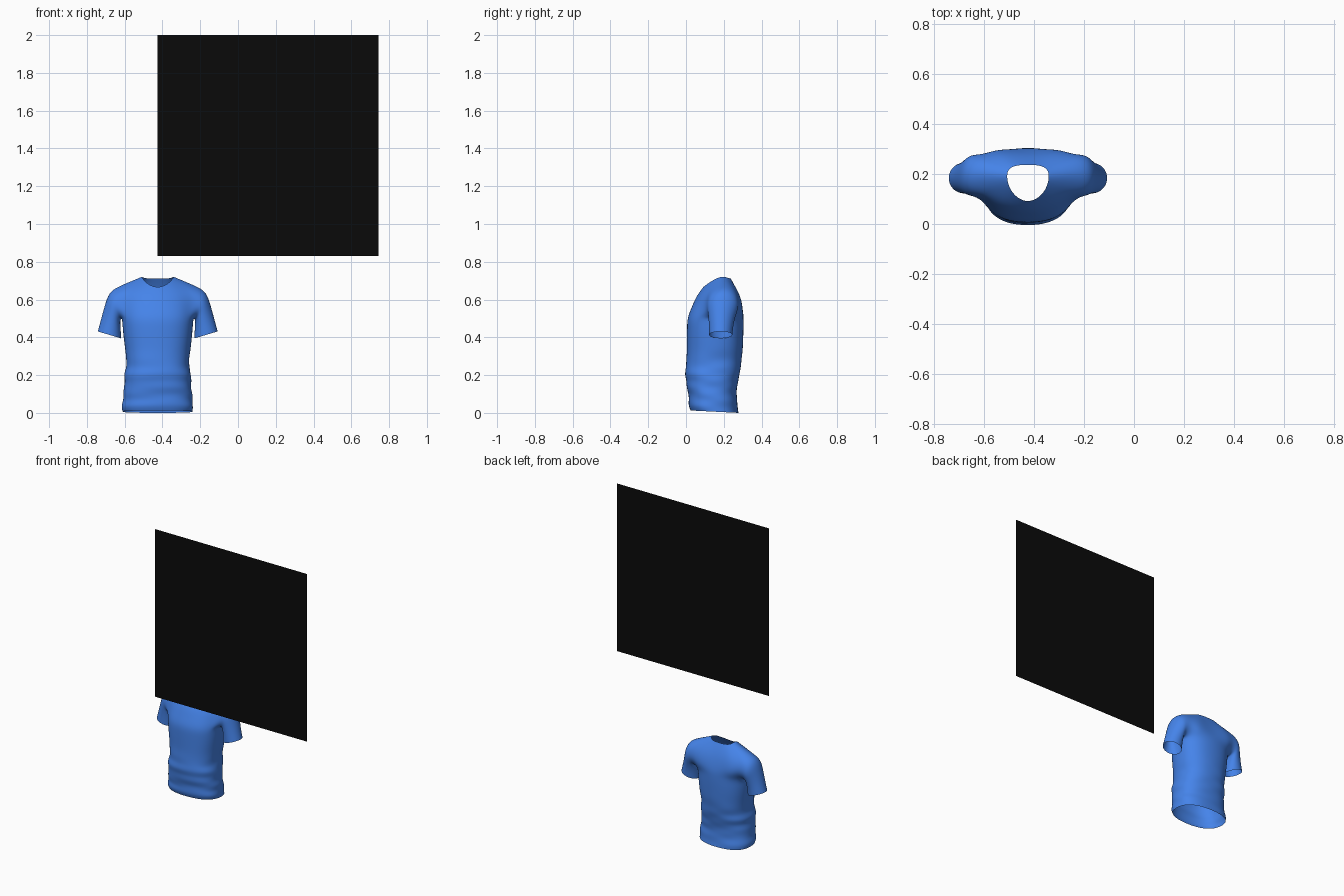
import bpy, bmesh
from math import sin, cos, radians, atan2

if "Cube" in bpy.data.objects:
    bpy.data.objects.remove(bpy.data.objects["Cube"])

CX = -0.425  # shirt centre line


def material(name, rgb):
    m = bpy.data.materials.new(name)
    m.diffuse_color = (*rgb, 1)
    m.use_nodes = True
    m.node_tree.nodes["Principled BSDF"].inputs["Base Color"].default_value = m.diffuse_color
    return m


def add_object(name, bm, mat):
    me = bpy.data.meshes.new(name)
    bm.to_mesh(me)
    bm.free()
    ob = bpy.data.objects.new(name, me)
    bpy.context.collection.objects.link(ob)
    me.materials.append(mat)
    return ob


def spow(v, p):
    return abs(v) ** p * (1 if v >= 0 else -1)


# Half-ring angles, front centre -> side -> back centre
ANG = [radians(a) for a in (-90, -70, -50, -32, -15, 0, 15, 32, 50, 70, 90)]


def half_ring(hw, yf, yb, zfun, n=2.4, yc=None, nb=None):
    yc = (yf + yb) / 2 if yc is None else yc
    pts = []
    for a in ANG:
        e = 2 / (n if a < 0 else (nb or n))
        y = yc + spow(sin(a), e) * (yb - yc if a > 0 else yc - yf)
        pts.append((max(0, spow(cos(a), e)) * hw if abs(cos(a)) > 1e-6 else 0, y, zfun(y)))
    return pts


# Torso profile: z, half width, front y, back y
PROFILE = [(0.0, .187, .022, .280), (.03, .190, .014, .277), (.065, .187, .012, .272),
           (.10, .183, .010, .270), (.135, .179, .004, .272), (.17, .178, -.003, .278),
           (.205, .177, -.006, .287), (.24, .170, -.004, .291), (.28, .165, .000, .297),
           (.33, .174, .002, .302), (.39, .181, .003, .305), (.45, .187, .003, .307),
           (.505, .190, .005, .307)]
rows = []
for z, hw, yf, yb in PROFILE:
    tilt = .05 * max(0, 1 - z / .1)
    rows.append(half_ring(hw, yf, yb, lambda y, z=z, t=tilt: z + t * (.28 - y)))

# Chest row, shoulder row, neckline
rows.append([(0, .03, .56), (.06, .034, .562), (.125, .055, .565), (.178, .102, .57),
             (.18, .15, .57), (.18, .2, .57), (.18, .25, .57),
             (.178, .285, .56), (.13, .306, .55), (.06, .304, .55), (0, .301, .55)])
rows.append([(0, .052, .615), (.05, .058, .62), (.115, .084, .637), (.185, .118, .637),
             (.198, .155, .66), (.203, .205, .678), (.198, .25, .66),
             (.185, .276, .632), (.12, .287, .635), (.05, .280, .637), (0, .277, .64)])
rows.append(half_ring(.084, .09, .238,
                      lambda y: .722 - (.057 * max(0, (.19 - y) / .1) ** 1.4
                                        + .012 * max(0, (y - .2) / .038)),
                      n=1.9, yc=.19, nb=2.8))

bm = bmesh.new()
grid = [[bm.verts.new(p) for p in r] for r in rows]
NA = len(PROFILE) - 1  # armpit row
for i in range(len(grid) - 1):
    for j in range(10):
        if i in (NA, NA + 1) and 3 <= j <= 6:
            continue  # armhole
        bm.faces.new((grid[i][j], grid[i][j + 1], grid[i + 1][j + 1], grid[i + 1][j]))

# Sleeve grown from the armhole: outer (x, z), inner (x, z), centre y, half depth
A, B, C = grid[NA], grid[NA + 1], grid[NA + 2]
loop = [C[5], C[4], C[3], B[3], A[3], A[4], A[5], A[6], A[7], B[7], C[7], C[6]]
SLEEVE = [(.258, .645, .198, .490, .195, .086), (.281, .575, .196, .462, .190, .075),
          (.300, .505, .193, .428, .186, .067), (.320, .432, .192, .394, .184, .064)]
for ox, oz, ix, iz, yc, h in SLEEVE:
    new = []
    for k in range(12):
        p = radians(30 * k)
        t = (1 + cos(p)) / 2
        new.append(bm.verts.new((ix + (ox - ix) * t, yc - h * sin(p), iz + (oz - iz) * t)))
    for k in range(12):
        m = (k + 1) % 12
        bm.faces.new((loop[k], loop[m], new[m], new[k]))
    loop = new

# Mirror to the other side and weld
bmesh.ops.delete(bm, geom=[v for v in bm.verts if not v.link_faces], context='VERTS')
dup = bmesh.ops.duplicate(bm, geom=bm.verts[:] + bm.edges[:] + bm.faces[:])['geom']
for v in dup:
    if isinstance(v, bmesh.types.BMVert):
        v.co.x *= -1
bmesh.ops.remove_doubles(bm, verts=bm.verts[:], dist=1e-4)
bmesh.ops.recalc_face_normals(bm, faces=bm.faces[:])

# Uneven cloth folds around the waist
for v in bm.verts:
    x, y, z = v.co
    if .02 < z < .38 and abs(x) < .192:
        a = atan2(y - .15, x)
        amp = .005 * min(1, (.38 - z) / .15)
        s = 1 + amp / .16 * sin(z * 75 + 2.2 * sin(a + .6) + 1.5 * sin(2 * a))
        v.co.x, v.co.y = x * s, .15 + (y - .15) * s
    v.co.x += CX
for f in bm.faces:
    f.smooth = True
shirt = add_object("shirt", bm, material("blue_cloth", (.06, .23, .82)))
sub = shirt.modifiers.new("smooth", 'SUBSURF')
sub.levels = sub.render_levels = 3

# Flat black panel, in front of and above the shirt
bm = bmesh.new()
y = -.305
bm.faces.new([bm.verts.new(p) for p in ((-.427, y, .83), (.745, y, .83), (.745, y, 2), (-.427, y, 2))])
add_object("panel", bm, material("black", (.003, .003, .003)))
